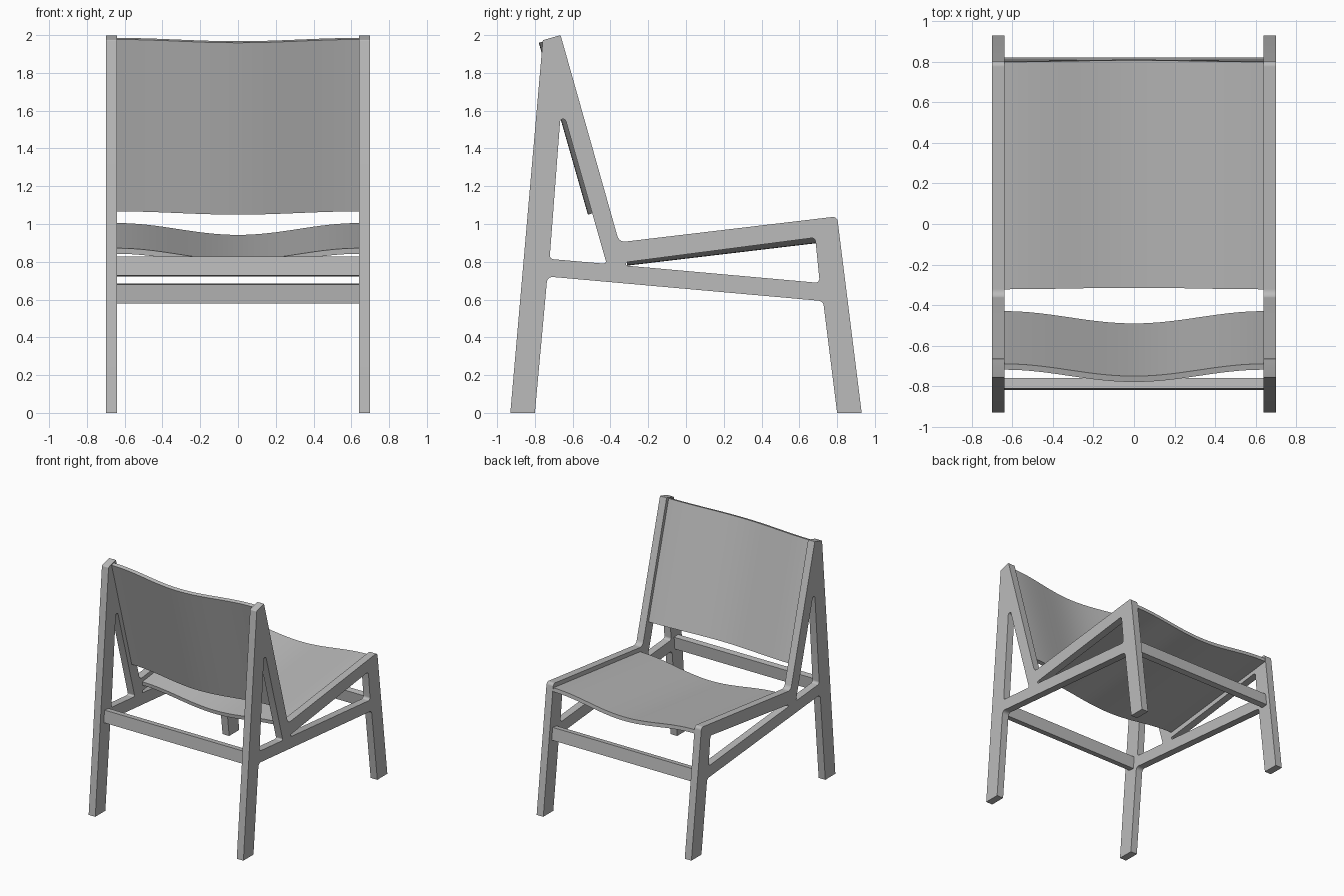
import bpy, bmesh, math
from mathutils import Vector, Matrix

cube = bpy.data.objects.get("Cube")
if cube:
    bpy.data.objects.remove(cube)

INNER, OUTER = 0.64, 0.70   # inner and outer faces of the side frames
THICK = 0.03                # thickness of the seat and back panels
SAG = 0.063                 # depth of the curve across the panels

grey = bpy.data.materials.new("warm_grey")
grey.use_nodes = True
colour = (0.5, 0.5, 0.5, 1)
grey.diffuse_color = colour
grey.node_tree.nodes["Principled BSDF"].inputs["Base Color"].default_value = colour


def add_mesh(name, mesh):
    mesh.name = name
    mesh.materials.clear()
    mesh.materials.append(grey)
    mesh.shade_smooth()
    mesh.set_sharp_from_angle(angle=math.radians(30))
    obj = bpy.data.objects.new(name, mesh)
    bpy.context.collection.objects.link(obj)
    return obj


def rounded(corners, steps=8):
    """Replace each (y, z, radius) corner with an arc."""
    out = []
    for i, (y, z, r) in enumerate(corners):
        p = Vector((y, z))
        if not r:
            out.append(p)
            continue
        u = (Vector(corners[i - 1][:2]) - p).normalized()
        w = (Vector(corners[(i + 1) % len(corners)][:2]) - p).normalized()
        half = u.angle(w) / 2
        centre = p + (u + w).normalized() * r / math.sin(half)
        a = p + u * r / math.tan(half) - centre
        b = p + w * r / math.tan(half) - centre
        turn = math.atan2(a.x * b.y - a.y * b.x, a.dot(b))
        out += [centre + Matrix.Rotation(turn * k / steps, 2) @ a for k in range(steps + 1)]
    return out


def side_frame(name, x, loops):
    """Extrude an outline with holes into a flat frame centred on x."""
    curve = bpy.data.curves.new(name, "CURVE")
    curve.dimensions = "2D"
    curve.fill_mode = "BOTH"
    curve.extrude = (OUTER - INNER) / 2
    for loop in loops:
        pts = rounded(loop)
        spline = curve.splines.new("POLY")
        spline.points.add(len(pts) - 1)
        for point, p in zip(spline.points, pts):
            point.co = (p.x, p.y, 0, 1)
        spline.use_cyclic_u = True
    temp = bpy.data.objects.new(name + "_outline", curve)
    mesh = bpy.data.meshes.new_from_object(temp)
    bpy.data.objects.remove(temp)
    bpy.data.curves.remove(curve)
    # Stand the outline up: drawn x becomes y, drawn y becomes z
    stand = Matrix(((0, 0, 1, x), (1, 0, 0, 0), (0, 1, 0, 0), (0, 0, 0, 1)))
    mesh.transform(stand)
    bm = bmesh.new()
    bm.from_mesh(mesh)
    bmesh.ops.remove_doubles(bm, verts=bm.verts, dist=0.0001)
    bmesh.ops.recalc_face_normals(bm, faces=bm.faces)
    bm.to_mesh(mesh)
    bm.free()
    add_mesh(name, mesh)


def panel(name, start, end, steps=32):
    """Curved sheet between two edge lines given as (y, z)."""
    start, end = Vector((0, *start)), Vector((0, *end))
    down = (end - start).normalized().cross(Vector((1, 0, 0)))
    down = -down if down.z > 0 else down
    xs = [INNER * (2 * k / steps - 1) for k in range(steps + 1)]

    def point(x, depth):
        sag = SAG * (1 + math.cos(math.pi * x / INNER)) / 2
        return Vector((x, 0, 0)) + down * (sag + depth)

    section = [point(x, 0) for x in xs] + [point(x, THICK) for x in reversed(xs)]
    bm = bmesh.new()
    face = bm.faces.new([bm.verts.new(start + p) for p in section])
    ext = bmesh.ops.extrude_face_region(bm, geom=[face], use_keep_orig=True)
    moved = [g for g in ext["geom"] if isinstance(g, bmesh.types.BMVert)]
    bmesh.ops.translate(bm, verts=moved, vec=end - start)
    bmesh.ops.recalc_face_normals(bm, faces=bm.faces)
    mesh = bpy.data.meshes.new(name)
    bm.to_mesh(mesh)
    bm.free()
    add_mesh(name, mesh)


def crossbar(name, y, z, lean):
    """Bar between the frames, tilted to match its leg."""
    bm = bmesh.new()
    bmesh.ops.create_cube(bm, size=1)
    bm.transform(Matrix.Translation((0, y, z)) @ Matrix.Rotation(lean, 4, "X")
                 @ Matrix.Diagonal((2 * INNER, 0.05, 0.1, 1)))
    mesh = bpy.data.meshes.new(name)
    bm.to_mesh(mesh)
    bm.free()
    add_mesh(name, mesh)


# Side frames: legs, rails and back post as one outline with two openings
outline = [(-0.93, 0, 0), (-0.80, 0, 0), (-0.734, 0.722, 0.03), (0.726, 0.592, 0.03),
           (0.80, 0, 0), (0.93, 0, 0), (0.80, 1.04, 0.025), (-0.354, 0.903, 0.04),
           (-0.664, 2.0, 0.004), (-0.758, 1.973, 0.008)]
back_opening = [(-0.66, 1.63, 0.016), (-0.722, 0.815, 0.02), (-0.42, 0.789, 0.012)]
seat_opening = [(-0.40, 0.787, 0.01), (0.684, 0.928, 0.02), (0.708, 0.688, 0.02)]
for side, sign in (("left", 1), ("right", -1)):
    side_frame(side + "_side_frame", sign * (INNER + OUTER) / 2,
               [outline, back_opening, seat_opening])

# Curved seat and back panels
panel("seat_panel", (-0.322, 0.872), (0.80, 1.005))
panel("back_panel", (-0.43, 1.075), (-0.69, 1.985))

# Crossbars between the legs
crossbar("rear_crossbar", -0.79, 0.775, -0.086)
crossbar("front_crossbar", 0.79, 0.632, 0.125)
